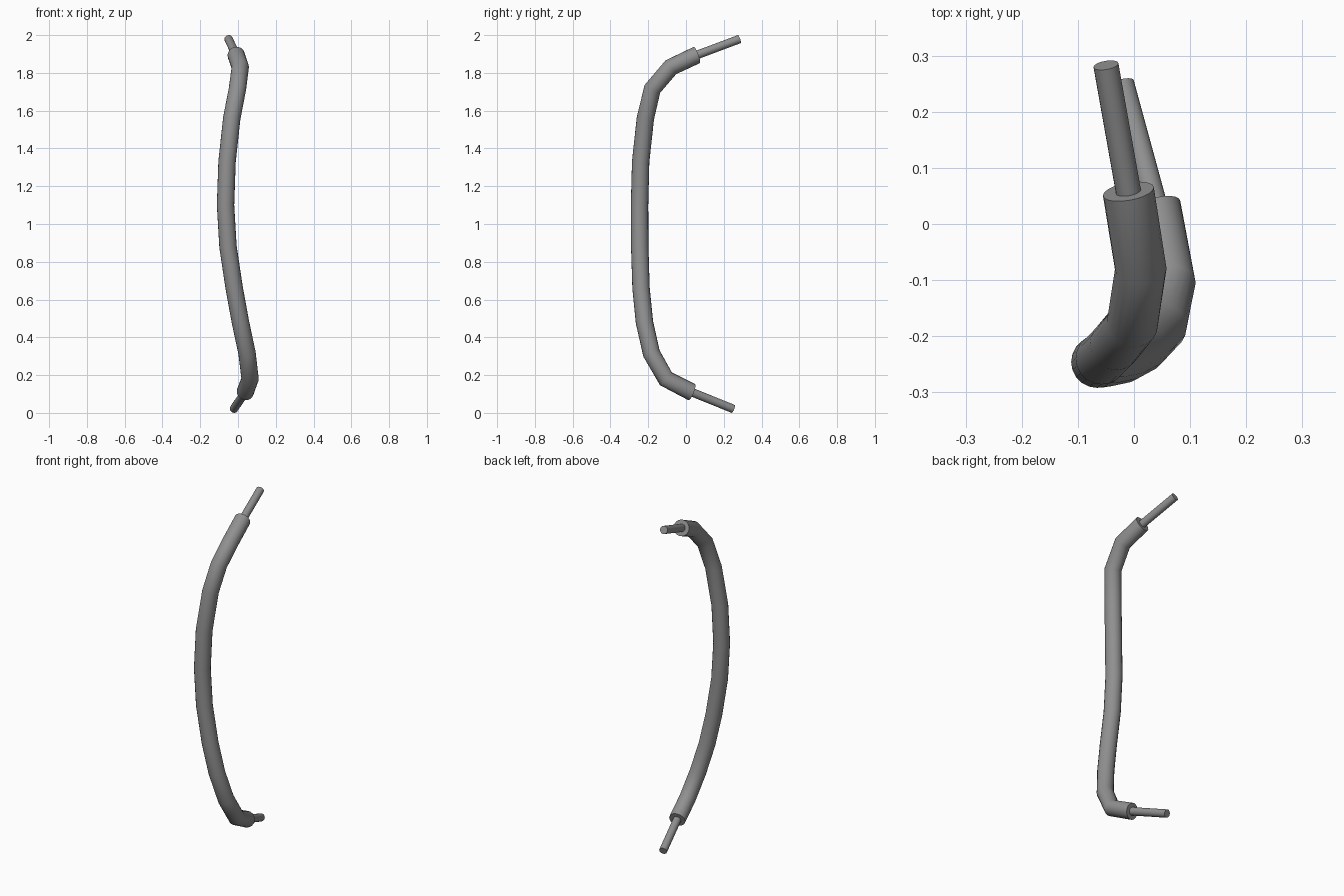
import bpy, bmesh, math
from mathutils import Vector

if "Cube" in bpy.data.objects:
    bpy.data.objects.remove(bpy.data.objects["Cube"])

SIDES = 20

# Dark grey cable colour
grey = bpy.data.materials.new("dark_grey")
grey.diffuse_color = (0.28, 0.28, 0.28, 1)
grey.use_nodes = True
grey.node_tree.nodes["Principled BSDF"].inputs["Base Color"].default_value = grey.diffuse_color


def sweep(name, points, radius, start_dir=None, end_dir=None):
    """Capped round tube through the points, one ring per point."""
    pts = [Vector(p) for p in points]
    segs = [(b - a).normalized() for a, b in zip(pts, pts[1:])]
    dirs = [start_dir or segs[0]]
    dirs += [(a + b).normalized() for a, b in zip(segs, segs[1:])]
    dirs.append(end_dir or segs[-1])
    bm = bmesh.new()
    rings = []
    for p, d in zip(pts, dirs):
        u = Vector((1, 0, 0))
        u = (u - d * u.dot(d)).normalized()
        v = d.cross(u)
        angles = [2 * math.pi * i / SIDES for i in range(SIDES)]
        rings.append([bm.verts.new(p + radius * (u * math.cos(a) + v * math.sin(a)))
                      for a in angles])
    for r, s in zip(rings, rings[1:]):
        for i in range(SIDES):
            j = (i + 1) % SIDES
            bm.faces.new((r[i], r[j], s[j], s[i]))
    bm.faces.new(rings[0][::-1])
    bm.faces.new(rings[-1])
    mesh = bpy.data.meshes.new(name)
    bm.to_mesh(mesh)
    bm.free()
    mesh.materials.append(grey)
    obj = bpy.data.objects.new(name, mesh)
    bpy.context.collection.objects.link(obj)
    bpy.ops.object.select_all(action='DESELECT')
    obj.select_set(True)
    bpy.context.view_layer.objects.active = obj
    bpy.ops.object.shade_smooth_by_angle(angle=math.radians(40))
    return obj


# Path of the thick sheath, bottom end to top end
path = [
    (0.038, 0.03, 0.11), (0.064, -0.106, 0.18), (0.048, -0.183, 0.315),
    (0.013, -0.22, 0.48), (-0.020, -0.238, 0.66), (-0.053, -0.245, 0.88),
    (-0.066, -0.246, 1.10), (-0.058, -0.240, 1.33), (-0.033, -0.215, 1.56),
    (-0.003, -0.178, 1.715), (0.012, -0.08, 1.83), (-0.010, 0.058, 1.895),
]
low_tip = Vector((-0.022, 0.25, 0.021))
high_tip = Vector((-0.050, 0.283, 1.979))
low_dir = (Vector(path[0]) - low_tip).normalized()
high_dir = (high_tip - Vector(path[-1])).normalized()

# Thick outer sheath, its ends cut square to the rods
sweep("cable_sheath", path, 0.046, low_dir, high_dir)

# Thin bare cores sticking out of both ends
sweep("lower_core", [low_tip, Vector(path[0]) + low_dir * 0.01], 0.0225)
sweep("upper_core", [Vector(path[-1]) - high_dir * 0.01, high_tip], 0.0225)
